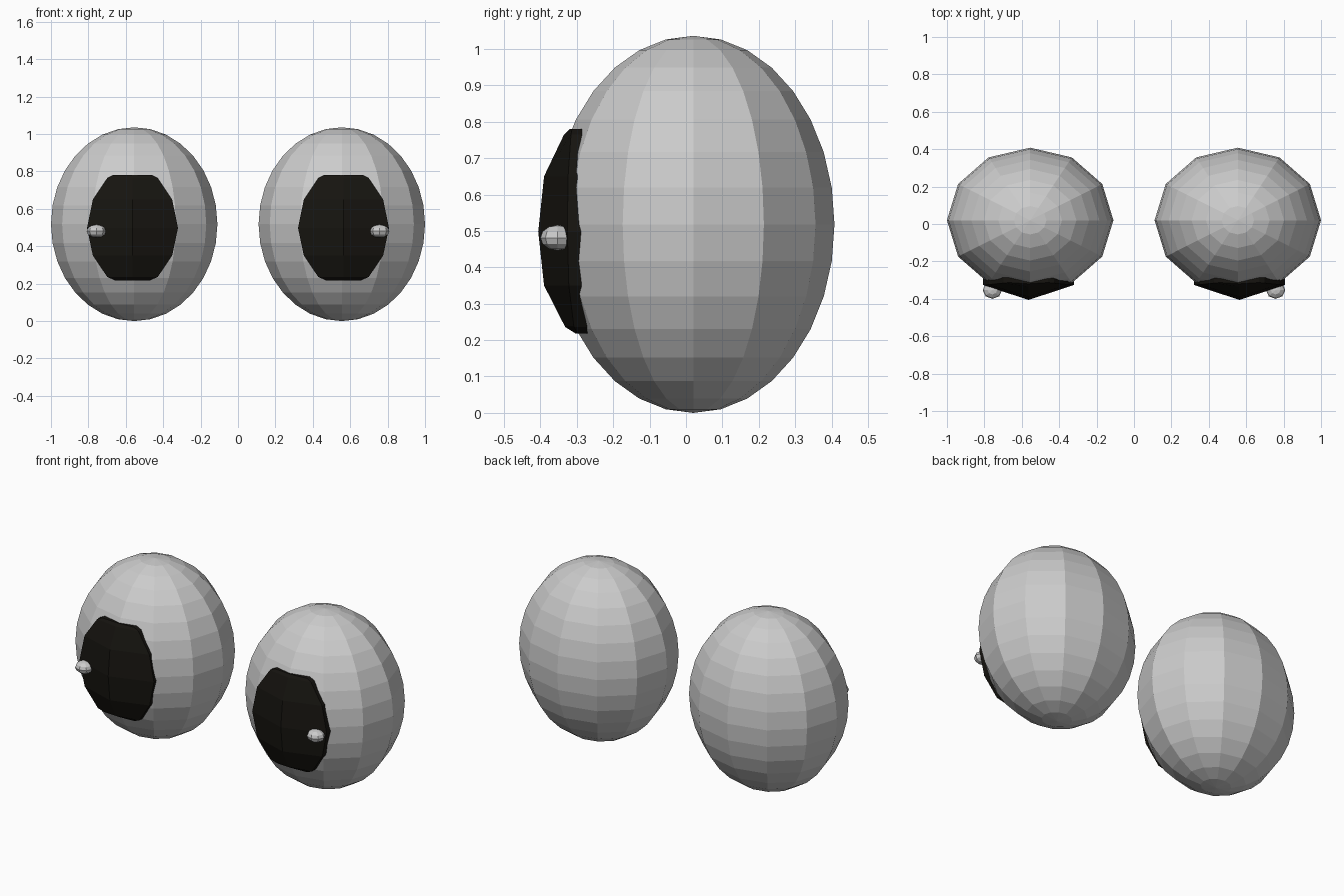
import bpy
import bmesh
from mathutils import Matrix

if "Cube" in bpy.data.objects:
    bpy.data.objects.remove(bpy.data.objects["Cube"])

black = bpy.data.materials.new("black")
black.diffuse_color = (0.008, 0.007, 0.005, 1)
black.use_nodes = True
black.node_tree.nodes["Principled BSDF"].inputs["Base Color"].default_value = black.diffuse_color


def add_object(name, bm, material=None):
    bmesh.ops.recalc_face_normals(bm, faces=bm.faces)
    mesh = bpy.data.meshes.new(name)
    bm.to_mesh(mesh)
    bm.free()
    if material:
        mesh.materials.append(material)
    obj = bpy.data.objects.new(name, mesh)
    bpy.context.collection.objects.link(obj)
    return obj


def ellipsoid(name, center, radii, segments, rings):
    bm = bmesh.new()
    bmesh.ops.create_uvsphere(
        bm, u_segments=segments, v_segments=rings, radius=1,
        matrix=Matrix.Translation(center) @ Matrix.Diagonal((*radii, 1)))
    return add_object(name, bm)


# Rows of the pupil: height, half width, ridge y, front edge y, back y
PUPIL_ROWS = [
    (0.218, 0.095, -0.303, -0.298, -0.270),
    (0.236, 0.135, -0.332, -0.308, -0.270),
    (0.350, 0.212, -0.390, -0.322, -0.275),
    (0.498, 0.243, -0.406, -0.326, -0.280),
    (0.650, 0.212, -0.390, -0.324, -0.280),
    (0.765, 0.135, -0.335, -0.316, -0.285),
    (0.780, 0.105, -0.320, -0.313, -0.285),
]


def pupil(name, side):
    bm = bmesh.new()
    cx = side * 0.564
    loops = []
    for z, w, ridge, edge, back in PUPIL_ROWS:
        section = [(-w, back), (-w, edge), (0, ridge), (w, edge), (w, back)]
        loops.append([bm.verts.new((cx + x, y, z)) for x, y in section])
    # Skin between rows, then close the ends
    for a, b in zip(loops, loops[1:]):
        for i in range(5):
            j = (i + 1) % 5
            bm.faces.new((a[i], a[j], b[j], b[i]))
    bm.faces.new(loops[0])
    bm.faces.new(loops[-1])
    return add_object(name, bm, black)


# Mirrored pair: eyeball, pupil and small highlight on the outer side
for label, side in (("left", -1), ("right", 1)):
    ellipsoid(label + "_eyeball", (side * 0.555, 0.02, 0.518),
              (0.445, 0.388, 0.518), 12, 16)
    pupil(label + "_pupil", side)
    ellipsoid(label + "_highlight", (side * 0.757, -0.353, 0.481),
              (0.052, 0.047, 0.035), 8, 6)
